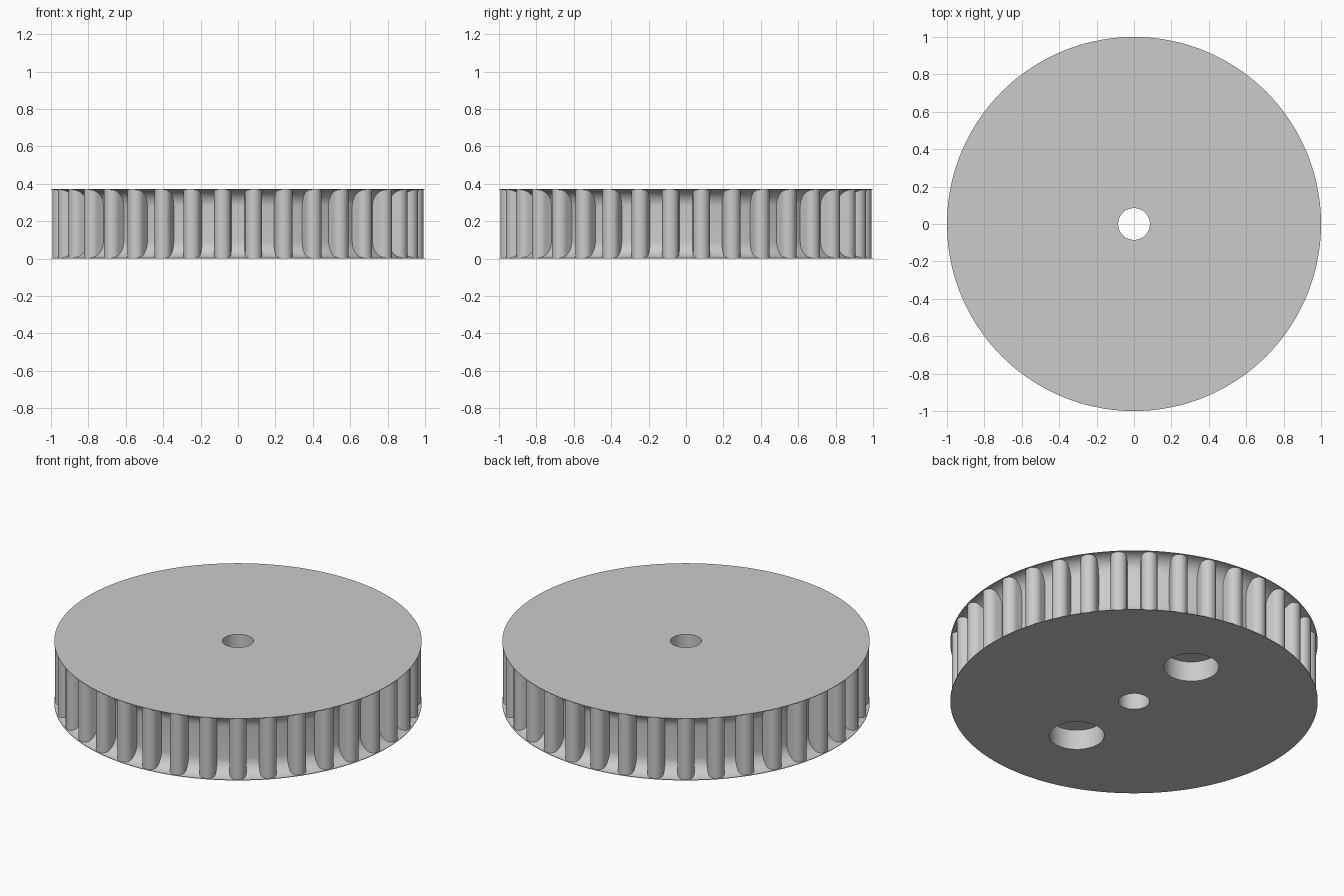
import bpy, bmesh
from math import pi, sin, cos, radians
from mathutils import Matrix, Vector

HEIGHT = 0.372
FILLET = 0.09        # concave radius above and below the groove floor
BORE = 0.085
RIBS = 36

if "Cube" in bpy.data.objects:
    bpy.data.objects.remove(bpy.data.objects["Cube"])

grey = bpy.data.materials.new("light_grey")
grey.use_nodes = True
colour = (0.6, 0.6, 0.6, 1)
grey.diffuse_color = colour
grey.node_tree.nodes["Principled BSDF"].inputs["Base Color"].default_value = colour


def make_object(name, bm):
    bmesh.ops.recalc_face_normals(bm, faces=bm.faces)
    mesh = bpy.data.meshes.new(name)
    bm.to_mesh(mesh)
    bm.free()
    mesh.materials.append(grey)
    obj = bpy.data.objects.new(name, mesh)
    bpy.context.collection.objects.link(obj)
    return obj


def smooth(obj):
    bpy.ops.object.select_all(action='DESELECT')
    obj.select_set(True)
    bpy.context.view_layer.objects.active = obj
    bpy.ops.object.shade_smooth_by_angle(angle=radians(30))


# Wheel body: a bored disc with a filleted groove around its edge
steps = 10
lip = 0.003
arc = [(1 - FILLET * sin(pi / 2 * i / steps),
        lip + FILLET * (1 - cos(pi / 2 * i / steps))) for i in range(steps + 1)]
profile = [(BORE, 0), (1, 0)] + arc
profile += [(r, HEIGHT - z) for r, z in reversed(arc)]
profile += [(1, HEIGHT), (BORE, HEIGHT)]

bm = bmesh.new()
verts = [bm.verts.new((r, 0, z)) for r, z in profile]
edges = [bm.edges.new((v, verts[(i + 1) % len(verts)])) for i, v in enumerate(verts)]
bmesh.ops.spin(bm, geom=verts + edges, cent=(0, 0, 0), axis=(0, 0, 1),
               angle=2 * pi, steps=144, use_merge=True)
bmesh.ops.remove_doubles(bm, verts=bm.verts, dist=1e-5)
body = make_object("wheel_body", bm)

# Two blind holes in the underside
bm = bmesh.new()
for side in (-1, 1):
    bmesh.ops.create_cone(bm, cap_ends=True, segments=64, radius1=0.15, radius2=0.15,
                          depth=0.24, matrix=Matrix.Translation((0, side * 0.485, 0)))
cutter = make_object("hole_cutter", bm)
cutter.hide_render = True
cut = body.modifiers.new("blind_holes", 'BOOLEAN')
cut.operation = 'DIFFERENCE'
cut.solver = 'EXACT'
cut.object = cutter
bpy.context.view_layer.objects.active = body
bpy.ops.object.modifier_apply(modifier=cut.name)
bpy.data.objects.remove(cutter)
smooth(body)

# Round-nosed grip ribs standing in the groove
half_width, nose_centre, root = 0.045, 0.95, 0.88
nose = [(nose_centre + half_width * cos(a), half_width * sin(a))
        for a in (-pi / 2 + pi * i / 16 for i in range(17))]
outline = [(root, -half_width)] + nose + [(root, half_width)]
bm = bmesh.new()
for k in range(RIBS):
    turn = Matrix.Rotation((k + 0.5) * 2 * pi / RIBS, 3, 'Z')
    face = bm.faces.new([bm.verts.new(turn @ Vector((x, y, 0.002))) for x, y in outline])
    top = bmesh.ops.extrude_face_region(bm, geom=[face])["geom"]
    bmesh.ops.translate(bm, vec=(0, 0, HEIGHT - 0.004),
                        verts=[v for v in top if isinstance(v, bmesh.types.BMVert)])
smooth(make_object("grip_ribs", bm))
